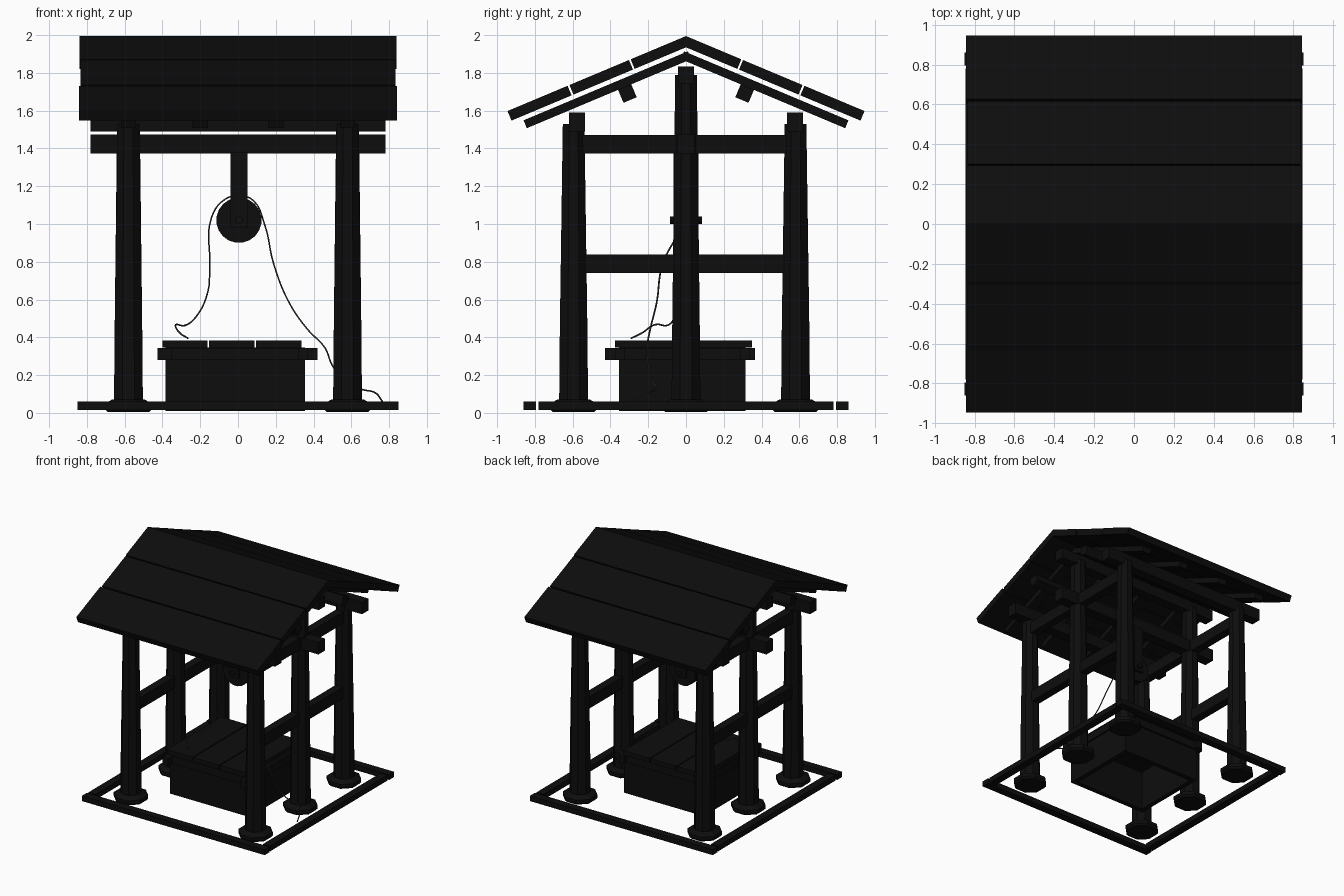
import bpy, bmesh, math
from mathutils import Matrix, Vector

if "Cube" in bpy.data.objects:
    bpy.data.objects.remove(bpy.data.objects["Cube"], do_unlink=True)


def material(name, value):
    m = bpy.data.materials.new(name)
    m.use_nodes = True
    col = (value, value, value, 1)
    m.diffuse_color = col
    m.node_tree.nodes["Principled BSDF"].inputs["Base Color"].default_value = col
    return m


WOOD = material("charred wood", 0.004)
ROPE = material("dark grey rope", 0.03)


def finish(name, bm):
    bmesh.ops.recalc_face_normals(bm, faces=bm.faces)
    me = bpy.data.meshes.new(name)
    bm.to_mesh(me)
    bm.free()
    me.materials.append(WOOD)
    ob = bpy.data.objects.new(name, me)
    bpy.context.collection.objects.link(ob)
    return ob


def box(name, x, y, z):
    """Box from (min, max) pairs."""
    lo, hi = Vector((x[0], y[0], z[0])), Vector((x[1], y[1], z[1]))
    bm = bmesh.new()
    bmesh.ops.create_cube(bm, size=1, matrix=Matrix.Translation((lo + hi) / 2)
                          @ Matrix.Diagonal((*(hi - lo), 1)))
    return finish(name, bm)


def lathe(name, loc, profile, sides, axis="Z"):
    """Stack of (radius, height) rings with flat caps."""
    bm = bmesh.new()
    rings = []
    for r, h in profile:
        rings.append([bm.verts.new((r * math.cos(a), r * math.sin(a), h)) for a in
                      (2 * math.pi * (i + 0.5) / sides for i in range(sides))])
    for a, b in zip(rings, rings[1:]):
        for i in range(sides):
            j = (i + 1) % sides
            bm.faces.new((a[i], a[j], b[j], b[i]))
    bm.faces.new(rings[0])
    bm.faces.new(rings[-1])
    if axis == "Y":
        bm.transform(Matrix.Rotation(math.pi / 2, 4, "X"))
    bm.transform(Matrix.Translation(loc))
    return finish(name, bm)


SLOPE = math.atan(0.42)


def sloped(name, side, x, y, top, thick):
    """Board lying on the roof pitch; y is measured outward, top is its height at the ridge."""
    c = math.cos(SLOPE)
    ob = box(name, x, (y[0] / c, y[1] / c), (-thick, 0))
    ob.data.transform(Matrix.Translation((0, 0, top)) @ Matrix.Rotation(-SLOPE, 4, "X"))
    if side < 0:
        ob.data.transform(Matrix.Scale(-1, 4, (0, 1, 0)))
        ob.data.flip_normals()
    return ob


# Ground frame
for s, n in ((-1, "front"), (1, "back")):
    box(n + "_ground_board", (-0.85, 0.85), sorted((s * 0.86, s * 0.795)), (0.015, 0.06))
for s, n in ((-1, "right"), (1, "left")):
    box(n + "_ground_board", sorted((s * 0.845, s * 0.78)), (-0.78, 0.78), (0.015, 0.06))

# Six tapered posts on stone footings
PX = 0.58
for sx, nx in ((-1, "right"), (1, "left")):
    for y, ny in ((-0.595, "front"), (0, "middle"), (0.58, "back")):
        top = 1.79 if y == 0 else 1.53
        x = sx * PX
        lathe(f"{ny}_{nx}_post", (x, y, 0), [(0.083, 0.03), (0.079, 0.45), (0.062, top)], 8)
        lathe(f"{ny}_{nx}_footing", (x, y, 0),
              [(0.12, 0.005), (0.135, 0.02), (0.135, 0.048), (0.095, 0.07)], 8)
    # Side rails
    for z, n in ((0.74, "lower"), (1.373, "upper")):
        box(f"{n}_{nx}_rail", (sx * PX - 0.035, sx * PX + 0.035), (-0.59, 0.58), (z, z + 0.098))

# Long beams
BX = (-0.78, 0.78)
box("pulley_beam", BX, (-0.045, 0.045), (1.373, 1.473))
box("ridge_beam", BX, (-0.042, 0.042), (1.745, 1.835))
for s, n in ((-1, "front"), (1, "back")):
    box(n + "_eave_beam", BX, sorted((s * 0.535, s * 0.62)), (1.49, 1.59))
    sloped(n + "_purlin", s, BX, (0.29, 0.36), 1.862, 0.075)
    # Rafters
    for i, x in enumerate((-0.58, -0.2, 0.2, 0.58)):
        sloped(f"{n}_rafter_{i + 1}", s, (x - 0.04, x + 0.04), (-0.01, 0.86), 1.91, 0.045)
    # Roof boards with narrow gaps and slightly uneven ends
    for i, (y, e) in enumerate((((0, 0.293), 0.84), ((0.302, 0.617), 0.835), ((0.627, 0.945), 0.843))):
        sloped(f"{n}_roof_board_{i + 1}", s, (-e, e), y, 1.995, 0.055)

# Pulley wheel with a rope groove, hanger plates and axle
lathe("pulley_wheel", (0.005, 0, 1.02),
      [(0.12, -0.04), (0.12, -0.022), (0.112, -0.01), (0.112, 0.01), (0.12, 0.022), (0.12, 0.04)], 20, "Y")
lathe("pulley_axle", (0.005, 0, 1.02), [(0.02, -0.085), (0.02, 0.085)], 10, "Y")
for s, n in ((-1, "front"), (1, "back")):
    box(n + "_pulley_hanger", (-0.04, 0.05), sorted((s * 0.045, s * 0.065)), (0.98, 1.38))

# Well box: plank walls, crossing collar bars, three lid planks
X0, X1, Y0, Y1 = -0.385, 0.355, -0.355, 0.315
T = 0.04
Z = (0.01, 0.345)
box("well_front_wall", (X0, X1), (Y0, Y0 + T), Z)
box("well_back_wall", (X0, X1), (Y1 - T, Y1), Z)
box("well_right_wall", (X0, X0 + T), (Y0 + T, Y1 - T), Z)
box("well_left_wall", (X1 - T, X1), (Y0 + T, Y1 - T), Z)
C = (0.28, 0.343)
for y, n in ((Y0 - 0.02, "front"), (Y1 - 0.03, "back")):
    box(n + "_collar_bar", (-0.425, 0.42), (y, y + 0.05), C)
for x, n in ((X0 - 0.015, "right"), (X1 - 0.035, "left")):
    box(n + "_collar_bar", (x, x + 0.05), (-0.43, 0.365), C)
for i, x in enumerate(((-0.4, -0.162), (-0.154, 0.087), (0.095, 0.335))):
    box(f"lid_plank_{i + 1}", x, (-0.375, 0.35), (0.347, 0.383))

# Rope over the wheel, one end on the lid, the other on the ground
path = [(-0.265, -0.29, 0.395), (-0.31, -0.23, 0.425), (-0.33, -0.165, 0.467), (-0.28, -0.1, 0.463),
        (-0.225, -0.06, 0.505), (-0.16, -0.03, 0.64), (-0.15, -0.01, 0.785), (-0.14, 0, 1.035),
        (-0.07, 0, 1.13), (0.005, 0, 1.15), (0.08, 0, 1.125), (0.14, -0.02, 1.0),
        (0.19, -0.125, 0.785), (0.27, -0.155, 0.585), (0.37, -0.19, 0.44), (0.46, -0.205, 0.345),
        (0.5, -0.2, 0.25), (0.565, -0.18, 0.17), (0.655, -0.155, 0.125), (0.72, -0.2, 0.11),
        (0.765, -0.305, 0.06)]
cu = bpy.data.curves.new("rope", "CURVE")
cu.dimensions = "3D"
cu.bevel_depth = 0.0045
cu.bevel_resolution = 1
cu.resolution_u = 5
cu.use_fill_caps = True
sp = cu.splines.new("BEZIER")
sp.bezier_points.add(len(path) - 1)
for p, co in zip(sp.bezier_points, path):
    p.co = co
    p.handle_left_type = p.handle_right_type = "AUTO"
cu.materials.append(ROPE)
bpy.context.collection.objects.link(bpy.data.objects.new("rope", cu))
